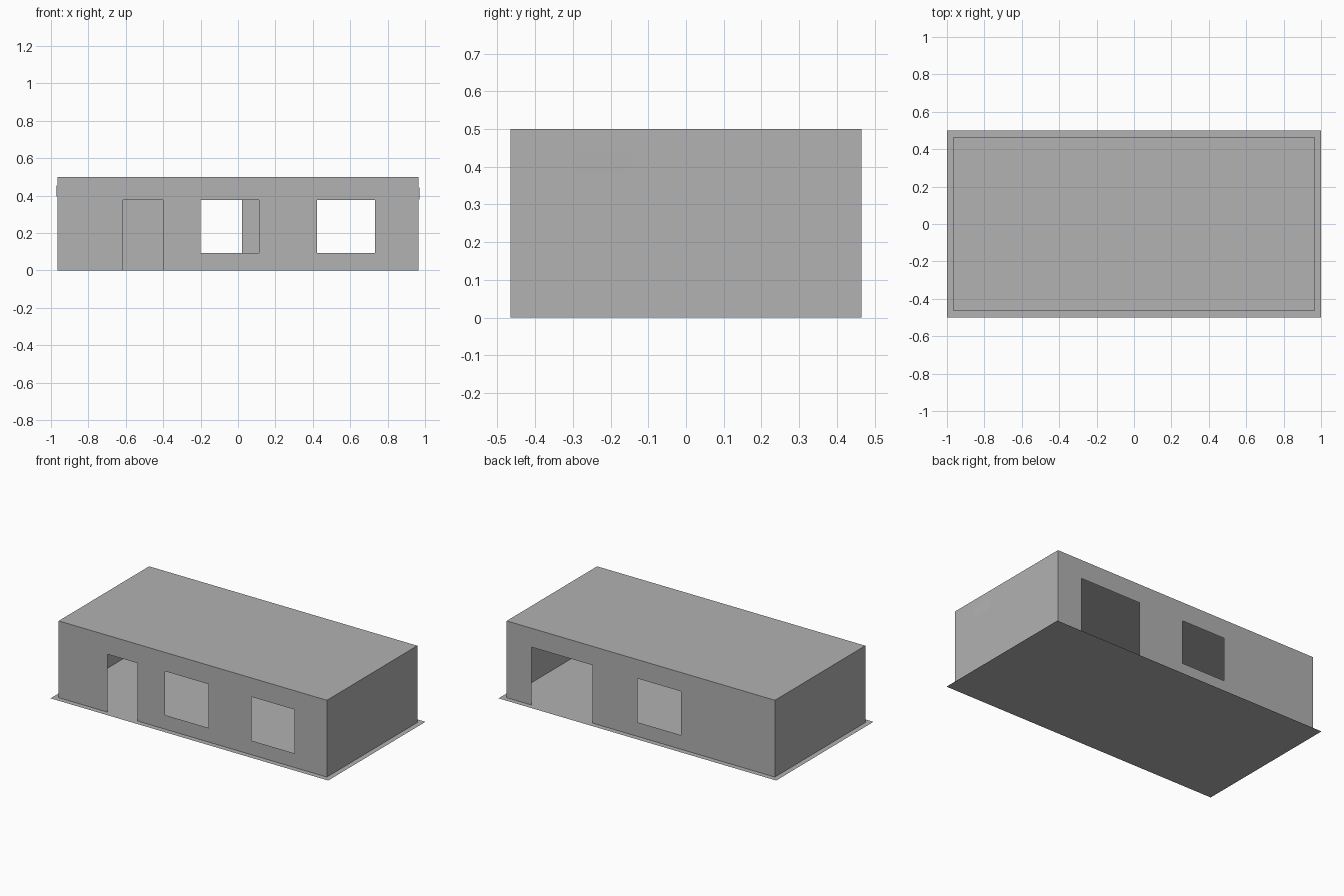
import bpy

cube = bpy.data.objects.get("Cube")
if cube:
    bpy.data.objects.remove(cube, do_unlink=True)

# Overall sizes: half length, half depth, height
HX, HY, H = 0.966, 0.465, 0.5
SILL, HEAD = 0.092, 0.377

grey = bpy.data.materials.new("plain grey")
grey.use_nodes = True
colour = (0.445, 0.445, 0.445, 1)
grey.diffuse_color = colour
grey.node_tree.nodes["Principled BSDF"].inputs["Base Color"].default_value = colour


def add_mesh(name, verts, faces):
    mesh = bpy.data.meshes.new(name)
    mesh.from_pydata(verts, [], faces)
    mesh.materials.append(grey)
    obj = bpy.data.objects.new(name, mesh)
    bpy.context.collection.objects.link(obj)
    return obj


def long_wall(name, y, openings):
    """Thin wall along x, split at the opening edges, with open cells left out."""
    xs = sorted({-HX, HX, *(v for o in openings for v in o[:2])})
    zs = [0, SILL, HEAD, H]
    verts = [(x, y, z) for z in zs for x in xs]
    n = len(xs)
    faces = []
    for j in range(len(zs) - 1):
        for i in range(n - 1):
            if any(x0 <= xs[i] < x1 and z0 <= zs[j] < HEAD for x0, x1, z0 in openings):
                continue
            a = j * n + i
            quad = (a, a + 1, a + n + 1, a + n)
            faces.append(quad if y < 0 else quad[::-1])
    return add_mesh(name, verts, faces)


def quad(name, corners):
    return add_mesh(name, corners, [(0, 1, 2, 3)])


# Floor slab and flat roof
quad("floor", [(-1, -0.5, 0), (1, -0.5, 0), (1, 0.5, 0), (-1, 0.5, 0)])
quad("roof", [(-HX, -HY, H), (HX, -HY, H), (HX, HY, H), (-HX, HY, H)])

# Long walls: openings are (x start, x end, bottom)
long_wall("front_wall", -HY, [(-0.614, -0.4, 0), (-0.2, 0.112, SILL), (0.422, 0.732, SILL)])
long_wall("back_wall", HY, [(-0.29, 0.022, SILL), (0.348, 0.786, 0)])

# End walls, each with a small vent panel set just proud of the wall
for side, name, y0, y1, z0, z1, tail in (
        (1, "left", -0.295, -0.147, 0.38, 0.442, 0.0005),
        (-1, "right", 0.365, 0.218, 0.396, 0.455, 0.003)):
    x = side * HX
    quad(name + "_wall", [(x, -side * HY, 0), (x, side * HY, 0),
                          (x, side * HY, H), (x, -side * HY, H)])
    near, far = x + side * 0.004, x + side * tail
    quad(name + "_vent", [(near, y0, z0), (far, y1, z0), (far, y1, z1), (near, y0, z1)])
